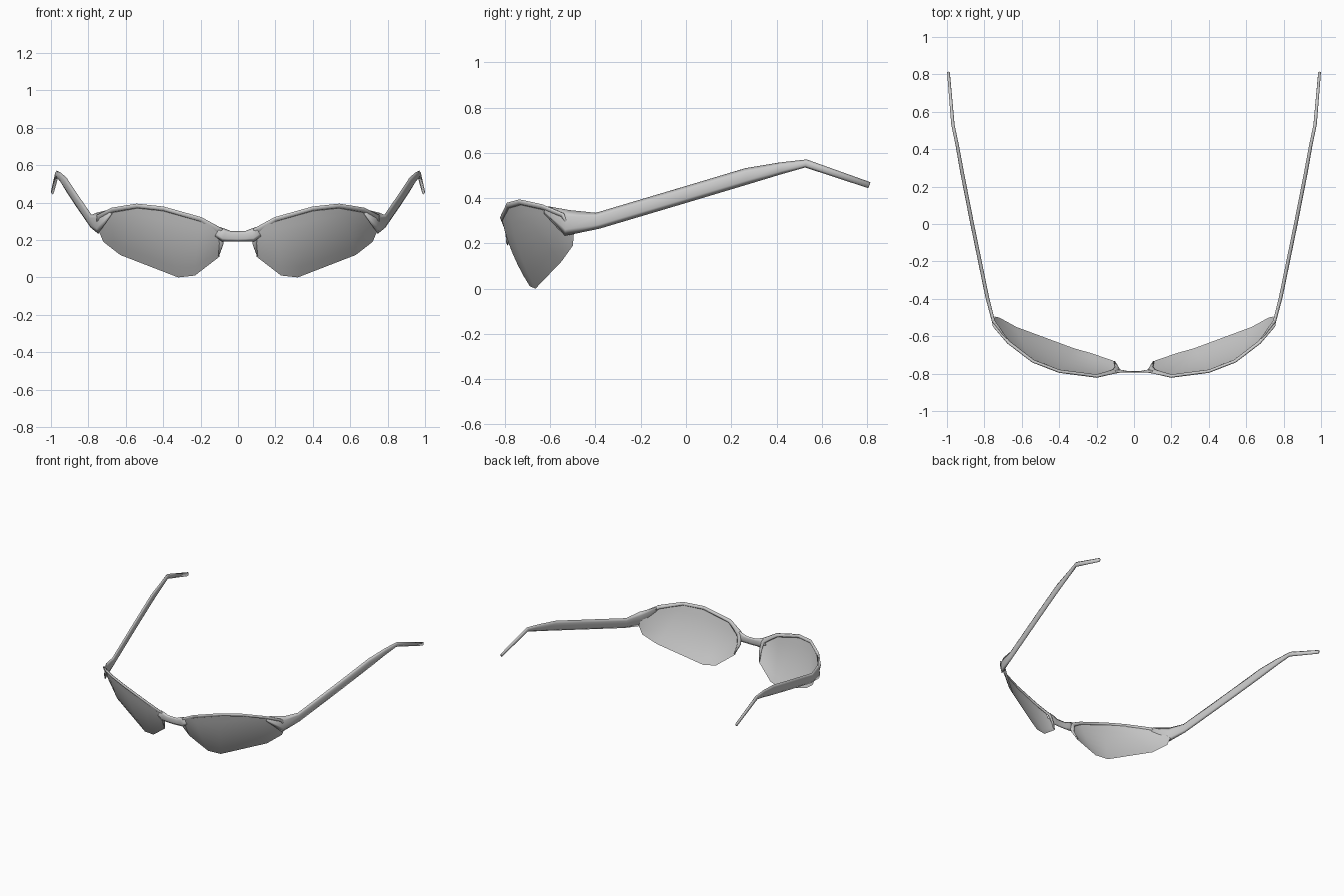
import bpy, bmesh, math
from mathutils import Vector

cube = bpy.data.objects.get("Cube")
if cube:
    bpy.data.objects.remove(cube, do_unlink=True)

grey = bpy.data.materials.new("neutral_grey")
grey.use_nodes = True
colour = (0.6, 0.6, 0.6, 1)
grey.diffuse_color = colour
grey.node_tree.nodes["Principled BSDF"].inputs["Base Color"].default_value = colour


def finish(name, bm, mirror):
    """Turn a bmesh into a smooth object, mirrored across x if asked."""
    for f in bm.faces:
        f.smooth = True
    mesh = bpy.data.meshes.new(name)
    bm.to_mesh(mesh)
    bm.free()
    mesh.materials.append(grey)
    ob = bpy.data.objects.new(name, mesh)
    bpy.context.collection.objects.link(ob)
    if mirror:
        mod = ob.modifiers.new("mirror", "MIRROR")
        mod.use_mirror_merge = False


def loft(name, stations, facing, sides=6, mirror=True):
    """Tapered bar through stations (x, y, z, half thickness, half height)."""
    bm = bmesh.new()
    pts = [Vector(s[:3]) for s in stations]
    rings = []
    for i, s in enumerate(stations):
        t = (pts[min(i + 1, len(pts) - 1)] - pts[max(i - 1, 0)]).normalized()
        side = Vector(facing)
        side = (side - t * side.dot(t)).normalized()
        up = t.cross(side)
        ring = []
        for k in range(sides):
            a = math.tau * k / sides
            ring.append(bm.verts.new(pts[i] + side * s[3] * math.sin(a) + up * s[4] * math.cos(a)))
        rings.append(ring)
    for a, b in zip(rings, rings[1:]):
        for k in range(sides):
            n = (k + 1) % sides
            bm.faces.new((a[k], a[n], b[n], b[k]))
    bm.faces.new(rings[0])
    bm.faces.new(rings[-1])
    bmesh.ops.recalc_face_normals(bm, faces=bm.faces)
    finish(name, bm, mirror)


# Lenses: a thin bulged sheet between an upper and a lower edge
upper = [(.09, -.785, .22), (.14, -.805, .27), (.2, -.815, .31), (.4, -.785, .365),
         (.54, -.73, .385), (.67, -.63, .36), (.745, -.545, .32)]
lower = [(.09, -.76, .17), (.1, -.735, .11), (.23, -.69, .01), (.32, -.665, 0),
         (.63, -.55, .12), (.72, -.5, .19), (.745, -.495, .25)]
bulge = Vector((.35, -.85, -.4)) * .018
rows = 6
bm = bmesh.new()
grid = []
for i, (u, l) in enumerate(zip(upper, lower)):
    column = []
    for r in range(rows + 1):
        t = r / rows
        swell = 4 * t * (1 - t) * math.sin(math.pi * i / (len(upper) - 1))
        column.append(bm.verts.new(Vector(u).lerp(Vector(l), t) + bulge * swell))
    grid.append(column)
for a, b in zip(grid, grid[1:]):
    for r in range(rows):
        bm.faces.new((a[r], a[r + 1], b[r + 1], b[r]))
finish("lenses", bm, True)

# Rims: thin bar over the brow, tapering down both ends of each lens
loft("rims", [(.105, -.735, .115, .004, .004), (.09, -.768, .18, .007, .013),
              (.1, -.787, .25, .008, .022), (.2, -.813, .31, .008, .014),
              (.4, -.787, .367, .008, .013), (.54, -.733, .382, .008, .013),
              (.67, -.633, .36, .008, .014), (.745, -.545, .325, .008, .014),
              (.75, -.505, .245, .005, .006)], (.3, -.9, -.3))

# Bridge: slim waist in the middle, widening toward each rim
half = [(.04, -.79, .22, .006, .028), (.075, -.787, .225, .009, .035),
        (.11, -.79, .245, .008, .028)]
bridge = [(-x, y, z, w, h) for x, y, z, w, h in reversed(half)]
bridge += [(0, -.79, .219, .004, .028)] + half
loft("bridge", bridge, (0, -1, 0), mirror=False)

# Temples: flared hinge end, long rising arm and bent ear tip
loft("temples", [(.68, -.62, .348, .007, .018), (.75, -.525, .29, .010, .058),
                 (.785, -.39, .30, .011, .036), (.865, 0, .416, .011, .036),
                 (.918, .27, .497, .011, .036), (.945, .42, .532, .010, .026),
                 (.968, .53, .553, .010, .018), (.992, .81, .457, .008, .014)],
     (1, -.25, 0))
